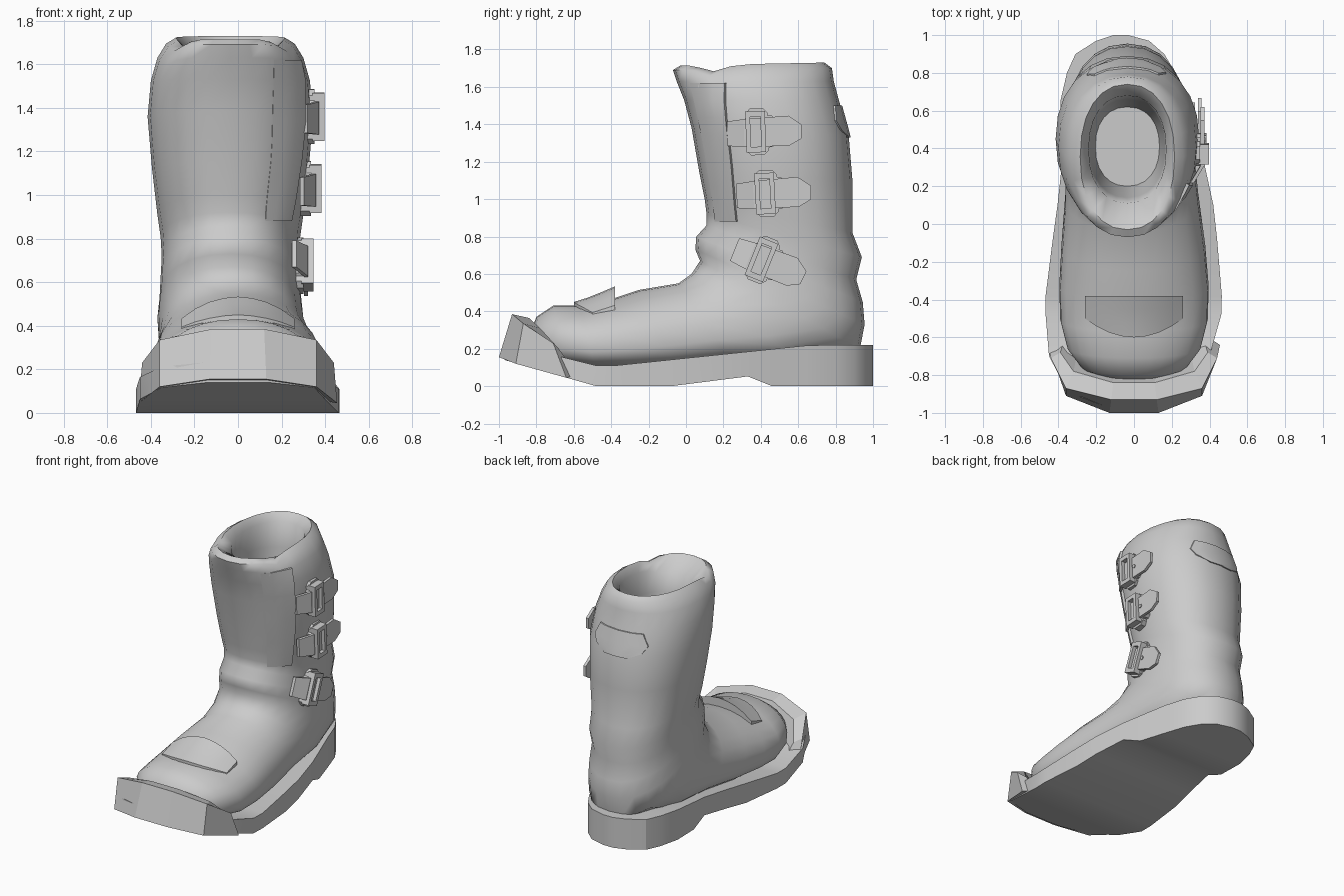
import bpy, bmesh, math
from mathutils import Vector, Matrix
from mathutils.bvhtree import BVHTree

if "Cube" in bpy.data.objects:
    bpy.data.objects.remove(bpy.data.objects["Cube"])

grey = bpy.data.materials.new("boot grey")
grey.diffuse_color = (0.6, 0.6, 0.6, 1)
grey.use_nodes = True
grey.node_tree.nodes["Principled BSDF"].inputs["Base Color"].default_value = grey.diffuse_color


def finish(name, bm, smooth=None):
    bmesh.ops.recalc_face_normals(bm, faces=bm.faces)
    me = bpy.data.meshes.new(name)
    bm.to_mesh(me)
    bm.free()
    ob = bpy.data.objects.new(name, me)
    bpy.context.collection.objects.link(ob)
    me.materials.append(grey)
    if smooth:
        bpy.ops.object.select_all(action='DESELECT')
        ob.select_set(True)
        bpy.context.view_layer.objects.active = ob
        bpy.ops.object.shade_smooth_by_angle(angle=math.radians(smooth))
    return ob


def loft(bm, rings):
    rows = [[bm.verts.new(p) for p in r] for r in rings]
    n = len(rows[0])
    for a, b in zip(rows, rows[1:]):
        for i in range(n):
            j = (i + 1) % n
            bm.faces.new((a[i], a[j], b[j], b[i]))
    bm.faces.new(rows[0])
    bm.faces.new(rows[-1])


# Boot upper: rings fan from the toe round the heel, up the shaft and into the opening
# (heel-side y, z, instep-side y, z, half width)
FOOT = [(-.80, .14, -.84, .27, .16), (-.74, .12, -.80, .37, .27), (-.62, .10, -.71, .43, .35),
        (-.48, .08, -.57, .43, .385), (-.30, .08, -.40, .465, .39), (-.05, .09, -.25, .515, .375),
        (.25, .12, -.04, .55, .35), (.60, .13, .03, .60, .34), (.93, .20, .075, .67, .335)]
ANKLE = [(.955, .33, .05, .73, .325), (.945, .45, .055, .80, .32), (.91, .57, .11, .86, .315),
         (.94, .69, .11, .92, .32), (.89, .82, .10, 1.0, .335)]
SHAFT = [(.89, 1.10, .07, 1.15, .36), (.87, 1.34, .03, 1.38, .38), (.82, 1.52, -.01, 1.53, .365),
         (.79, 1.63, -.05, 1.63, .335), (.78, 1.70, -.07, 1.69, .295), (.74, 1.73, -.03, 1.715, .25)]
OPENING = [(.68, 1.68, .11, 1.66, .205), (.66, 1.50, .14, 1.50, .20), (.62, 1.15, .20, 1.15, .17)]


def ring(ay, az, by, bz, w, n=24):
    k = .18 * min(1, max(0, (.65 - bz) / .13))       # foot is heavier towards the sole
    xc = -.035 * min(1, max(0, (bz - .5) / .15))     # shaft sits slightly off centre
    pts = []
    for i in range(n):
        t = 2 * math.pi * i / n
        c, s = math.cos(t), math.sin(t)
        x = xc + w * math.copysign(abs(s) ** .9, s) * (1 - k * c)
        c = math.copysign(abs(c) ** (.65 if k and c < 0 else .9), c)
        y, z = (ay + by) / 2 + (by - ay) / 2 * c, (az + bz) / 2 + (bz - az) / 2 * c
        if bz > 1.6:                                 # cuff dips where the panels overlap
            z -= .035 * math.exp(-((y - .15) / .08) ** 2)
        pts.append((x, y, z))
    return pts


bm = bmesh.new()
loft(bm, [ring(*r) for part in (FOOT, ANKLE, SHAFT, OPENING) for r in part])
bmesh.ops.recalc_face_normals(bm, faces=bm.faces)
tree = BVHTree.FromBMesh(bm)
finish("boot_upper", bm, 60)

# Sole: outline from toe to heel (y, left x, right x), heights by rule
SOLE = [(-.97, -.14, .14), (-.89, -.35, .35), (-.70, -.45, .40), (-.48, -.468, .462),
        (-.38, -.468, .465), (-.08, -.43, .44), (.10, -.405, .42), (.33, -.38, .37),
        (.46, -.385, .33), (.65, -.39, .27), (.80, -.355, .22), (.90, -.31, .16),
        (.97, -.20, .08), (1.0, -.11, -.03)]


def sole_row(y, l, r):
    toe = max(0, -.48 - y)
    arch = max(0, min((y + .08) / .41, (.46 - y) / .13))
    low = .285 * toe + .052 * arch
    high = .11 + .25 * toe + .11 * min(1, max(0, (y + .38) / 1.05))
    return [(l, y, low), (r, y, low), (r, y, high), (l, y, high)]


bm = bmesh.new()
loft(bm, [sole_row(*s) for s in SOLE])
finish("sole", bm, 30)

# Toe bumper: square section swept round the toe (outer low, outer high, inner high, inner low)
HALF = [
    [(.455, -.64, .045), (.44, -.71, .23), (.39, -.68, .20), (.36, -.58, .06)],
    [(.36, -.91, .12), (.36, -.87, .335), (.32, -.78, .31), (.30, -.68, .10)],
    [(.13, -1.0, .155), (.12, -.93, .385), (.11, -.84, .365), (.11, -.74, .12)]]
bm = bmesh.new()
loft(bm, [[(-x, y, z) for x, y, z in s] for s in HALF] + HALF[::-1])
finish("toe_bumper", bm)


def patch(name, grid, thick, smooth=40):
    """Raised panel: grid of (origin, direction, offset) rays cast onto the upper."""
    bm = bmesh.new()
    tops, lows = [], []
    for row in grid:
        a, b = [], []
        for o, d, off in row:
            d = Vector(d).normalized()
            hit = tree.ray_cast(Vector(o), d)[0]
            a.append(bm.verts.new(hit - d * off))
            b.append(bm.verts.new(hit + d * thick))
        tops.append(a)
        lows.append(b)
    m, n = len(tops), len(tops[0])
    for i in range(m - 1):
        for j in range(n - 1):
            for g in (tops, lows):
                bm.faces.new((g[i][j], g[i][j + 1], g[i + 1][j + 1], g[i + 1][j]))
    rim = ([(0, j) for j in range(n)] + [(i, n - 1) for i in range(1, m)]
           + [(m - 1, j) for j in range(n - 2, -1, -1)] + [(i, 0) for i in range(m - 2, 0, -1)])
    for (i, j), (k, l) in zip(rim, rim[1:] + rim[:1]):
        bm.faces.new((tops[i][j], tops[k][l], lows[k][l], lows[i][j]))
    return finish(name, bm, smooth)


# Toe crease flap with curved front edge, rising towards the instep
grid = []
for i in range(4):
    v = i / 3
    row = []
    for j in range(9):
        u = j / 4 - 1
        front = -.60 + .10 * u * u
        row.append(((.26 * u, front + v * (-.38 - front), 1.0), (0, 0, -1),
                    (.02 + .042 * v) * (1 - .6 * u * u)))
    grid.append(row)
patch("toe_flap", grid, .02)

# Overlapping front panel edge on the buckle side
grid = []
for i in range(9):
    z = .88 + .74 * i / 8
    edge = -28 - 5 * max(0, z - 1.2) / .44
    row = []
    for j in range(4):
        a = math.radians(edge - 30 * (1 - j / 3))
        d = Vector((math.cos(a), math.sin(a), 0))
        row.append((Vector((-.04, .42, z)) + d * 1.2, -d, .002 + .016 * j / 3))
    grid.append(row)
patch("front_panel_edge", grid, .015)

# Back patch: flat top with tapering lower edge
grid = []
for z, w in ((1.50, .17), (1.42, .21), (1.37, .18), (1.33, .09)):
    grid.append([((-.04 + w * (j / 4 - 1), 2, z), (0, -1, 0), .01) for j in range(9)])
patch("back_patch", grid, .01)


def prism(bm, pts, x0, x1):
    """Extrude a (y, z) outline along x, slanting the front end towards the boot."""
    a, b = [[bm.verts.new((x + .6 * min(0, y + .07), y, z)) for y, z in pts] for x in (x0, x1)]
    bm.faces.new(a)
    bm.faces.new(b)
    for i in range(len(pts)):
        j = (i + 1) % len(pts)
        bm.faces.new((a[i], a[j], b[j], b[i]))


def rect(y0, y1, z0, z1, c=0):
    if not c:
        return [(y0, z0), (y1, z0), (y1, z1), (y0, z1)]
    return [(y0 + c, z0), (y1 - c, z0), (y1, z0 + c), (y1, z1 - c),
            (y1 - c, z1), (y0 + c, z1), (y0, z1 - c), (y0, z0 + c)]


# Three buckled straps: pad, tongue with stud, buckle frame
STRAPS = [("upper", .322, .38, 1.36, 2), ("middle", .308, .43, 1.03, 3), ("lower", .272, .41, .675, -22)]
for name, x, y, z, tilt in STRAPS:
    place = Matrix.Translation((x, y, z)) @ Matrix.Rotation(math.radians(tilt), 4, 'X')
    for part in ("pad", "strap", "buckle"):
        bm = bmesh.new()
        if part == "pad":
            prism(bm, rect(-.07, .10, -.085, .085, .02), -.02, .03)
            prism(bm, rect(-.06, .06, -.125, .125, .025), -.02, .028)
        elif part == "strap":
            prism(bm, [(-.07, -.08), (.17, -.08), (.235, -.045), (.24, .03),
                       (.17, .08), (-.07, .07)], .03, .05)
            prism(bm, [(-.16, -.07), (-.07, -.08), (-.07, .07), (-.16, .06)], .03, .05)
            prism(bm, [(.065 + .014 * math.cos(k * math.pi / 4), .014 * math.sin(k * math.pi / 4))
                       for k in range(8)], .04, .056)
        else:
            for s in (-1, 1):
                prism(bm, rect(-.06, .045, s * .095 - .015, s * .095 + .015), .02, .075)
                prism(bm, rect(s * .04 - .02, s * .04 + .005, -.08, .08), .02, .075)
        bm.transform(place)
        finish(name + "_" + part, bm)
